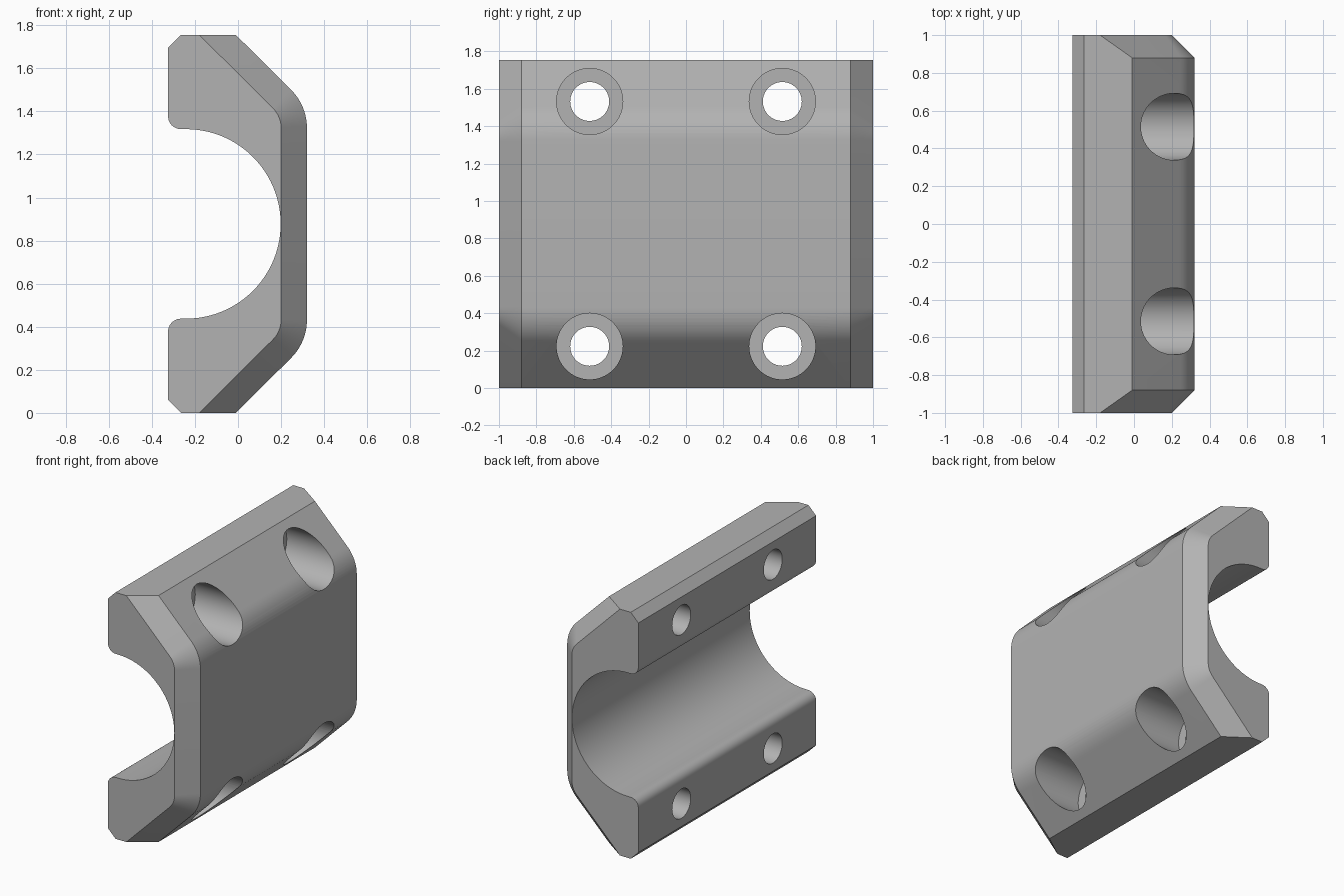
import bpy, bmesh
from math import sin, cos, pi, radians, sqrt

cube = bpy.data.objects.get("Cube")
if cube:
    bpy.data.objects.remove(cube, do_unlink=True)

HEIGHT = 1.755
MID = HEIGHT / 2
BACK = -0.325
FRONT = 0.32
CHAMFER = 0.12

grey = bpy.data.materials.new("plain grey")
grey.use_nodes = True
colour = (0.45, 0.45, 0.45, 1)
grey.diffuse_color = colour
grey.node_tree.nodes["Principled BSDF"].inputs["Base Color"].default_value = colour


def arc(cx, cz, r, start, end, steps):
    angles = [radians(start + (end - start) * i / steps) for i in range(steps + 1)]
    return [(cx + r * cos(a), cz + r * sin(a)) for a in angles]


def section(inset):
    """Clamp outline in x, z; inset pulls the sloped and front faces inward."""
    bend = 0.25
    cx = FRONT - bend
    lower = [(BACK, 0.06), (BACK + 0.06, 0), (-0.01 - inset * sqrt(2), 0)]
    lower += arc(cx, 0.432, bend - inset, -45, 0, 10)
    upper = [(x, HEIGHT - z) for x, z in reversed(lower)]
    # Saddle with rounded lips
    r = 0.44
    lip = 0.06
    saddle = arc(BACK + lip, MID + r + lip, lip, 180, 270, 6)
    saddle += arc(FRONT - CHAMFER - 0.002 - r, MID, r, 90, -90, 48)
    saddle += arc(BACK + lip, MID - r - lip, lip, 90, 180, 6)
    return lower + upper + saddle


# Clamp body lofted along y with chamfered ends
bm = bmesh.new()
rings = []
for y, inset in ((-1, CHAMFER), (CHAMFER - 1, 0), (1 - CHAMFER, 0), (1, CHAMFER)):
    rings.append([bm.verts.new((x, y, z)) for x, z in section(inset)])
count = len(rings[0])
for a, b in zip(rings, rings[1:]):
    for i in range(count):
        j = (i + 1) % count
        bm.faces.new((a[i], a[j], b[j], b[i]))
bm.faces.new(rings[0])
bm.faces.new(rings[-1])
bmesh.ops.recalc_face_normals(bm, faces=bm.faces)
mesh = bpy.data.meshes.new("clamp_body")
bm.to_mesh(mesh)
bm.free()
body = bpy.data.objects.new("clamp_body", mesh)
bpy.context.collection.objects.link(body)
mesh.materials.append(grey)


# Bolt holes with counterbores
def cut(name, radius, x0, x1, y, z):
    bpy.ops.mesh.primitive_cylinder_add(vertices=64, radius=radius, depth=x1 - x0,
                                        location=((x0 + x1) / 2, y, z),
                                        rotation=(0, pi / 2, 0))
    cutter = bpy.context.object
    cutter.name = name
    cutter.data.materials.append(grey)
    bpy.context.view_layer.objects.active = body
    mod = body.modifiers.new(name, "BOOLEAN")
    mod.operation = "DIFFERENCE"
    mod.solver = "EXACT"
    mod.object = cutter
    bpy.ops.object.modifier_apply(modifier=mod.name)
    bpy.data.objects.remove(cutter, do_unlink=True)


for y in (-0.515, 0.515):
    for z in (0.223, HEIGHT - 0.223):
        cut("counterbore", 0.177, -0.1, 0.6, y, z)
        cut("bolt_hole", 0.104, -0.6, 0.3, y, z)

bpy.ops.object.select_all(action="DESELECT")
body.select_set(True)
bpy.context.view_layer.objects.active = body
bpy.ops.object.shade_smooth_by_angle(angle=radians(25))
